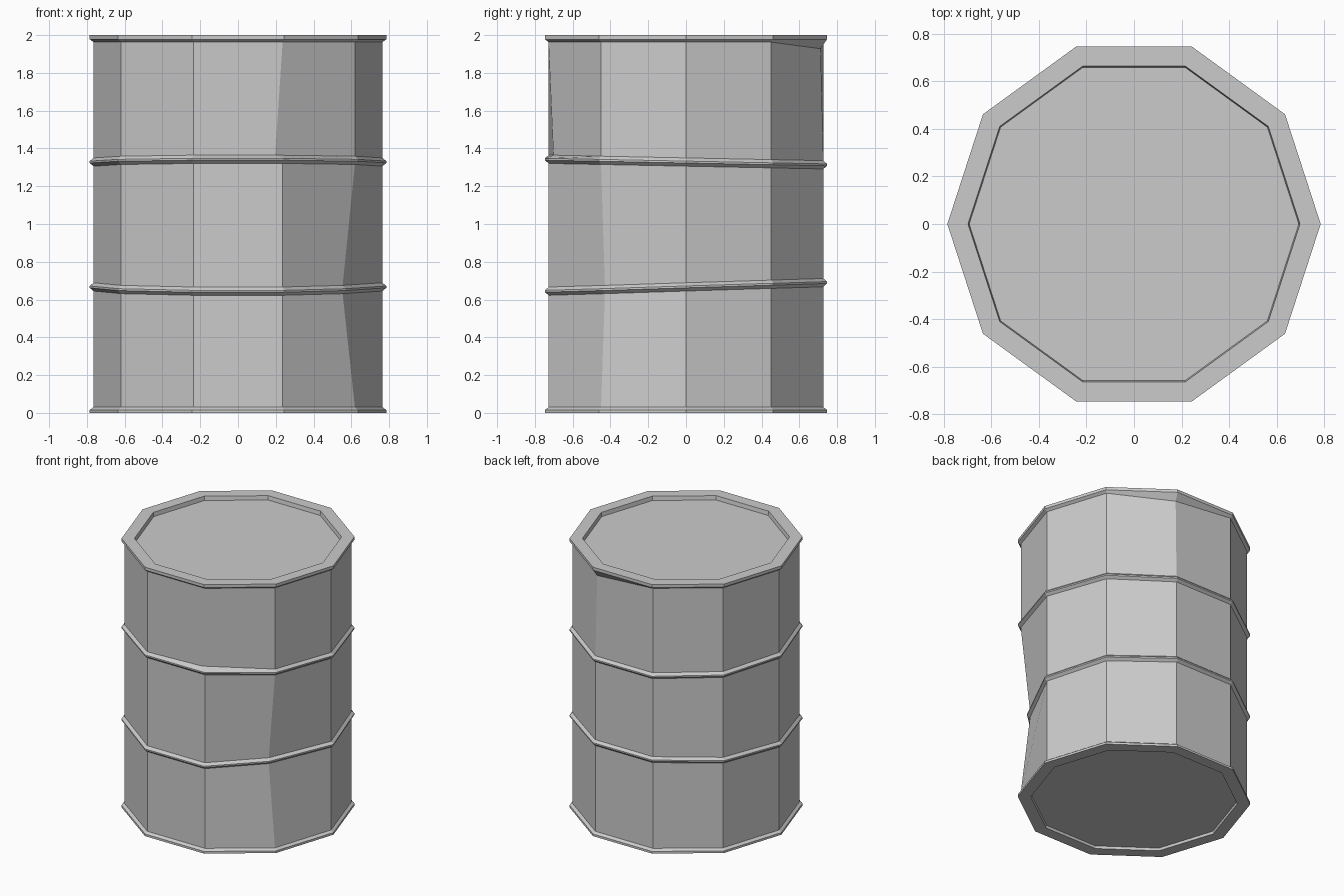
import bpy, bmesh
from math import cos, sin, radians

if "Cube" in bpy.data.objects:
    bpy.data.objects.remove(bpy.data.objects["Cube"])

SIDES = 10
BODY, RIM, INNER = 0.765, 0.785, 0.698

# profile: (radius, height, tilt along y)
profile = [(INNER - 0.005, 0.018, 0), (INNER, 0.0, 0), (RIM, 0.0, 0),
           (RIM, 0.016, 0), (BODY, 0.03, 0)]


def hoop(z, tilt):
    return [(BODY, z - 0.022, tilt), (RIM, z - 0.005, tilt),
            (RIM, z + 0.005, tilt), (BODY, z + 0.022, tilt)]


profile += hoop(0.667, 0.031) + hoop(1.328, -0.02)
profile += [(BODY, 1.963, 0), (RIM, 1.978, 0), (RIM, 2.0, 0),
            (INNER, 2.0, 0), (INNER - 0.005, 1.97, 0)]

# dents: (profile row, side) -> offset
dents = {(row, 9): (-0.065, 0.02, 0) for row in range(5, 9)}
dents[(12, 8)] = (-0.04, 0.026, 0)
dents[(13, 2)] = (-0.005, -0.015, -0.035)

# lathed barrel shell with recessed lids
bm = bmesh.new()
rows = []
for i, (r, z, tilt) in enumerate(profile):
    row = []
    for s in range(SIDES):
        a = radians(360 * s / SIDES)
        x, y = r * cos(a), r * sin(a)
        dx, dy, dz = dents.get((i, s), (0, 0, 0))
        row.append(bm.verts.new((x + dx, y + dy, z + tilt * y + dz)))
    rows.append(row)
for lo, hi in zip(rows, rows[1:]):
    for s in range(SIDES):
        t = (s + 1) % SIDES
        bm.faces.new((lo[s], lo[t], hi[t], hi[s]))
bm.faces.new(rows[0][::-1])
bm.faces.new(rows[-1])
bmesh.ops.recalc_face_normals(bm, faces=bm.faces)

mesh = bpy.data.meshes.new("barrel")
bm.to_mesh(mesh)
bm.free()
bpy.context.collection.objects.link(bpy.data.objects.new("barrel", mesh))
